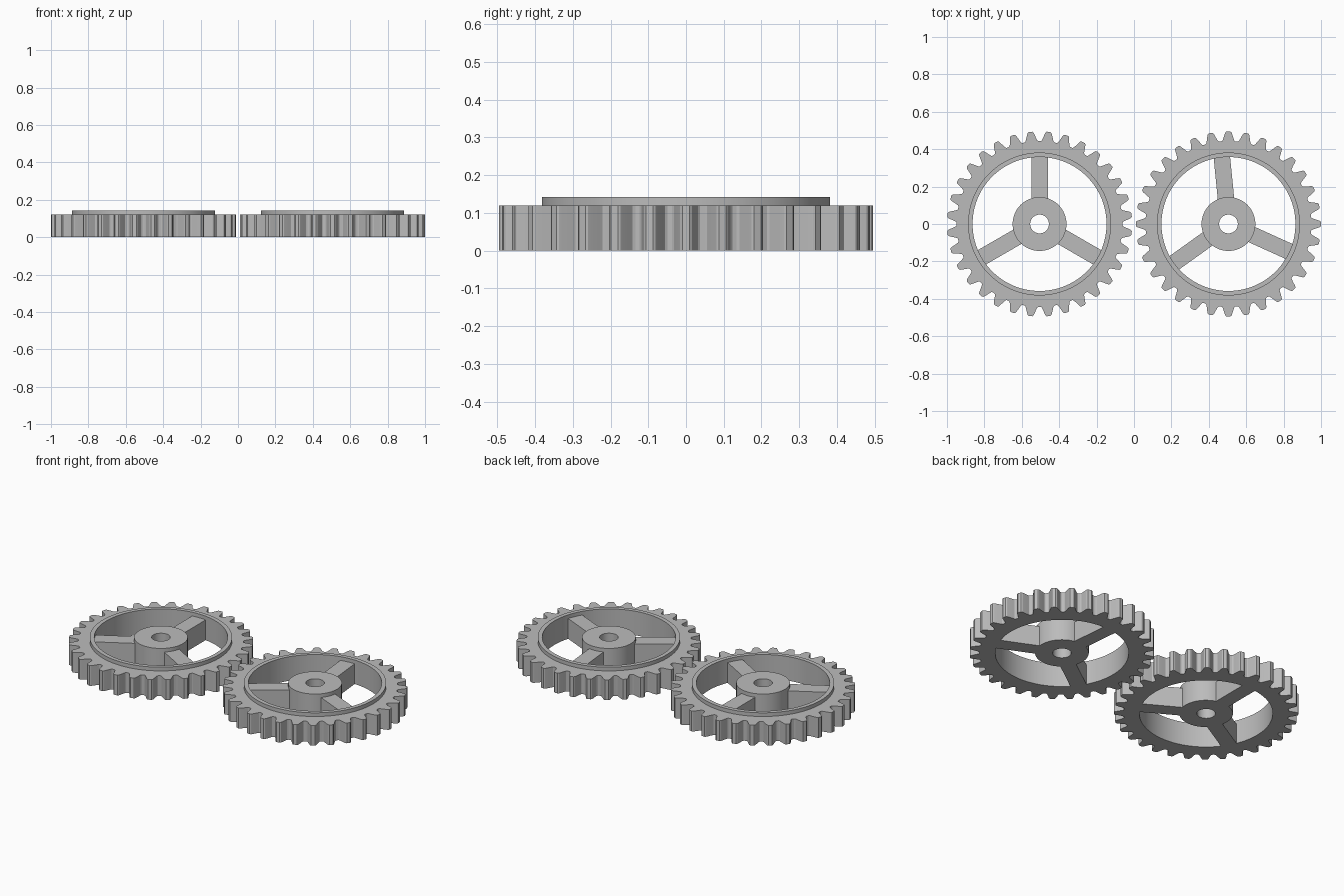
import bpy
import bmesh
from math import cos, sin, pi, radians
from mathutils import Matrix

if "Cube" in bpy.data.objects:
    bpy.data.objects.remove(bpy.data.objects["Cube"], do_unlink=True)

grey = bpy.data.materials.new("plain grey")
grey.use_nodes = True
grey.diffuse_color = (0.5, 0.5, 0.5, 1)
grey.node_tree.nodes["Principled BSDF"].inputs["Base Color"].default_value = (0.5, 0.5, 0.5, 1)

TEETH = 32
PITCH = 2 * pi / TEETH
BODY_TOP, RAISED_TOP = 0.12, 0.142
RIM_INNER, RIM_OUTER = 0.358, 0.382
HUB, BORE = 0.144, 0.05
SPOKE_HALF = 0.044

# Half a tooth: fraction of the pitch from the tooth centre, radius
HALF_TOOTH = [(0.1, 0.495), (0.16, 0.491), (0.2, 0.483),
              (0.3, 0.459), (0.36, 0.447), (0.43, 0.443)]
TOOTH = [(-f, r) for f, r in reversed(HALF_TOOTH)] + HALF_TOOTH


def add_object(name, bm, centre):
    bmesh.ops.recalc_face_normals(bm, faces=bm.faces)
    mesh = bpy.data.meshes.new(name)
    bm.to_mesh(mesh)
    bm.free()
    mesh.materials.append(grey)
    obj = bpy.data.objects.new(name, mesh)
    obj.location.x = centre
    bpy.context.collection.objects.link(obj)
    return obj


def smooth(obj):
    bpy.ops.object.select_all(action="DESELECT")
    obj.select_set(True)
    bpy.context.view_layer.objects.active = obj
    bpy.ops.object.shade_smooth_by_angle(angle=radians(30))


def tube(name, angles, section, centre):
    """Closed ring; each section entry is (radius or list of radii, height)."""
    bm = bmesh.new()
    loops = []
    for radius, z in section:
        radii = radius if isinstance(radius, list) else [radius] * len(angles)
        loops.append([bm.verts.new((r * cos(a), r * sin(a), z))
                      for r, a in zip(radii, angles)])
    for i, low in enumerate(loops):
        high = loops[(i + 1) % len(loops)]
        for j in range(len(angles)):
            k = (j + 1) % len(angles)
            bm.faces.new((low[j], low[k], high[k], high[j]))
    obj = add_object(name, bm, centre)
    smooth(obj)


def build_gear(side, centre, turn):
    # Toothed rim with its raised inner lip
    angles = [turn + (t + f) * PITCH for t in range(TEETH) for f, r in TOOTH]
    radii = [r for t in range(TEETH) for f, r in TOOTH]
    tube(side + "_toothed_rim", angles,
         [(radii, 0), (radii, BODY_TOP), (RIM_OUTER, BODY_TOP),
          (RIM_OUTER, RAISED_TOP), (RIM_INNER, RAISED_TOP), (RIM_INNER, 0)], centre)

    # Bored hub
    circle = [2 * pi * i / 64 for i in range(64)]
    tube(side + "_hub", circle,
         [(BORE, 0), (HUB, 0), (HUB, RAISED_TOP), (BORE, RAISED_TOP)], centre)

    # Three spokes, the ends sunk into hub and rim
    inner, outer = 0.135, 0.364
    for n in range(3):
        bm = bmesh.new()
        place = (Matrix.Rotation(turn - PITCH / 2 + pi / 2 + n * 2 * pi / 3, 4, "Z")
                 @ Matrix.Translation(((inner + outer) / 2, 0, BODY_TOP / 2))
                 @ Matrix.Diagonal((outer - inner, 2 * SPOKE_HALF, BODY_TOP, 1)))
        bmesh.ops.create_cube(bm, size=1, matrix=place)
        add_object(f"{side}_spoke_{n + 1}", bm, centre)


# The two gears sit half a tooth apart in rotation
build_gear("right_gear", -0.505, PITCH / 2)
build_gear("left_gear", 0.505, PITCH)
